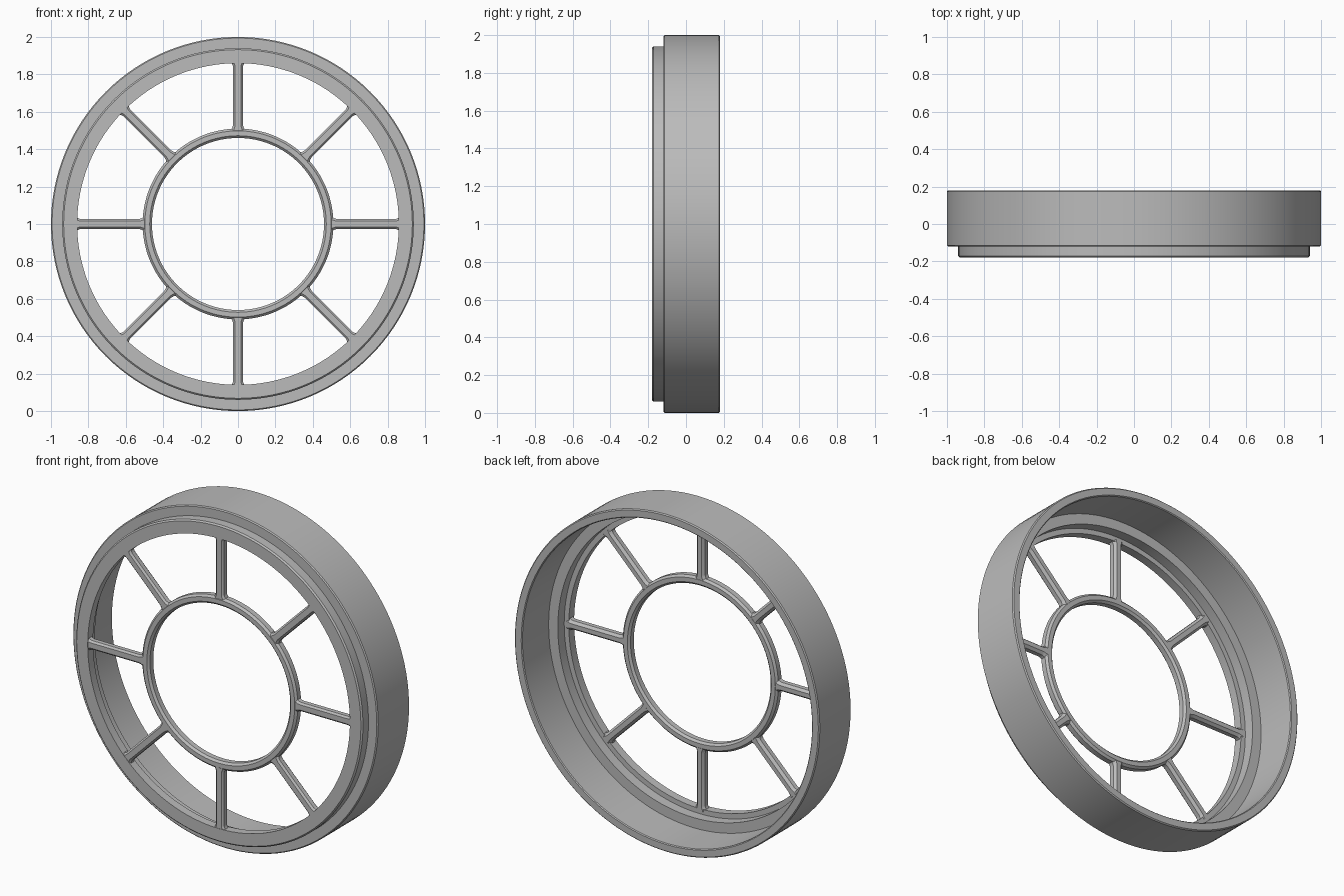
import bpy, bmesh, math
from mathutils import Matrix, Vector

if "Cube" in bpy.data.objects:
    bpy.data.objects.remove(bpy.data.objects["Cube"])

SEGMENTS = 128
CENTRE = Vector((0, 0, 1))

grey = bpy.data.materials.new("mid_grey")
grey.diffuse_color = (0.5, 0.5, 0.5, 1)
grey.use_nodes = True
grey.node_tree.nodes["Principled BSDF"].inputs["Base Color"].default_value = grey.diffuse_color


def finish(name, bm):
    bmesh.ops.recalc_face_normals(bm, faces=bm.faces)
    mesh = bpy.data.meshes.new(name)
    bm.to_mesh(mesh)
    bm.free()
    mesh.materials.append(grey)
    obj = bpy.data.objects.new(name, mesh)
    bpy.context.collection.objects.link(obj)
    bpy.ops.object.select_all(action='DESELECT')
    obj.select_set(True)
    bpy.context.view_layer.objects.active = obj
    bpy.ops.object.shade_smooth_by_angle(angle=math.radians(30))
    return obj


def loft(bm, loops, closed):
    """Bridge equal-length point loops; close as a ring or cap the ends."""
    rings = [[bm.verts.new(p) for p in loop] for loop in loops]
    n = len(rings[0])
    pairs = list(zip(rings, rings[1:] + rings[:1] if closed else rings[1:]))
    for a, b in pairs:
        for i in range(n):
            j = (i + 1) % n
            bm.faces.new((a[i], a[j], b[j], b[i]))
    if not closed:
        bm.faces.new(rings[0])
        bm.faces.new(rings[-1])


def lathe(name, profile):
    """Revolve a closed (radius, y) profile about the y axis."""
    bm = bmesh.new()
    loops = []
    for k in range(SEGMENTS):
        a = 2 * math.pi * k / SEGMENTS
        loops.append([CENTRE + Vector((r * math.sin(a), y, r * math.cos(a)))
                      for r, y in profile])
    loft(bm, loops, True)
    return finish(name, bm)


# Stepped outer rim: wide band, narrower front lip, hollow back
lathe("outer_rim", [
    (0.86, -0.18), (0.932, -0.18), (0.94, -0.172), (0.94, -0.12),
    (0.994, -0.12), (1.0, -0.114), (1.0, 0.174), (0.994, 0.18),
    (0.955, 0.18), (0.95, 0.175), (0.95, -0.07), (0.89, -0.07),
    (0.89, -0.13), (0.86, -0.13)])

# Inner ring with softened edges
lathe("inner_ring", [
    (0.472, -0.18), (0.498, -0.18), (0.51, -0.168), (0.51, -0.137),
    (0.498, -0.125), (0.472, -0.125), (0.46, -0.137), (0.46, -0.168)])

# Eight spokes: bevelled section, flared where they meet the rings
SECTION = [(-0.6, -1), (0.6, -1), (1, -0.6), (1, 0.4),
           (0.5, 1), (-0.5, 1), (-1, 0.4), (-1, -0.6)]
STATIONS = [(0.485, 0.04), (0.507, 0.037), (0.516, 0.03), (0.53, 0.026),
            (0.84, 0.026), (0.853, 0.03), (0.862, 0.037), (0.872, 0.037)]
for k in range(8):
    turn = Matrix.Rotation(k * math.pi / 4, 3, 'Y')
    bm = bmesh.new()
    loft(bm, [[CENTRE + turn @ Vector((u * w, -0.152 + v * 0.026, r))
               for u, v in SECTION] for r, w in STATIONS], False)
    finish(f"spoke_{k + 1}", bm)
